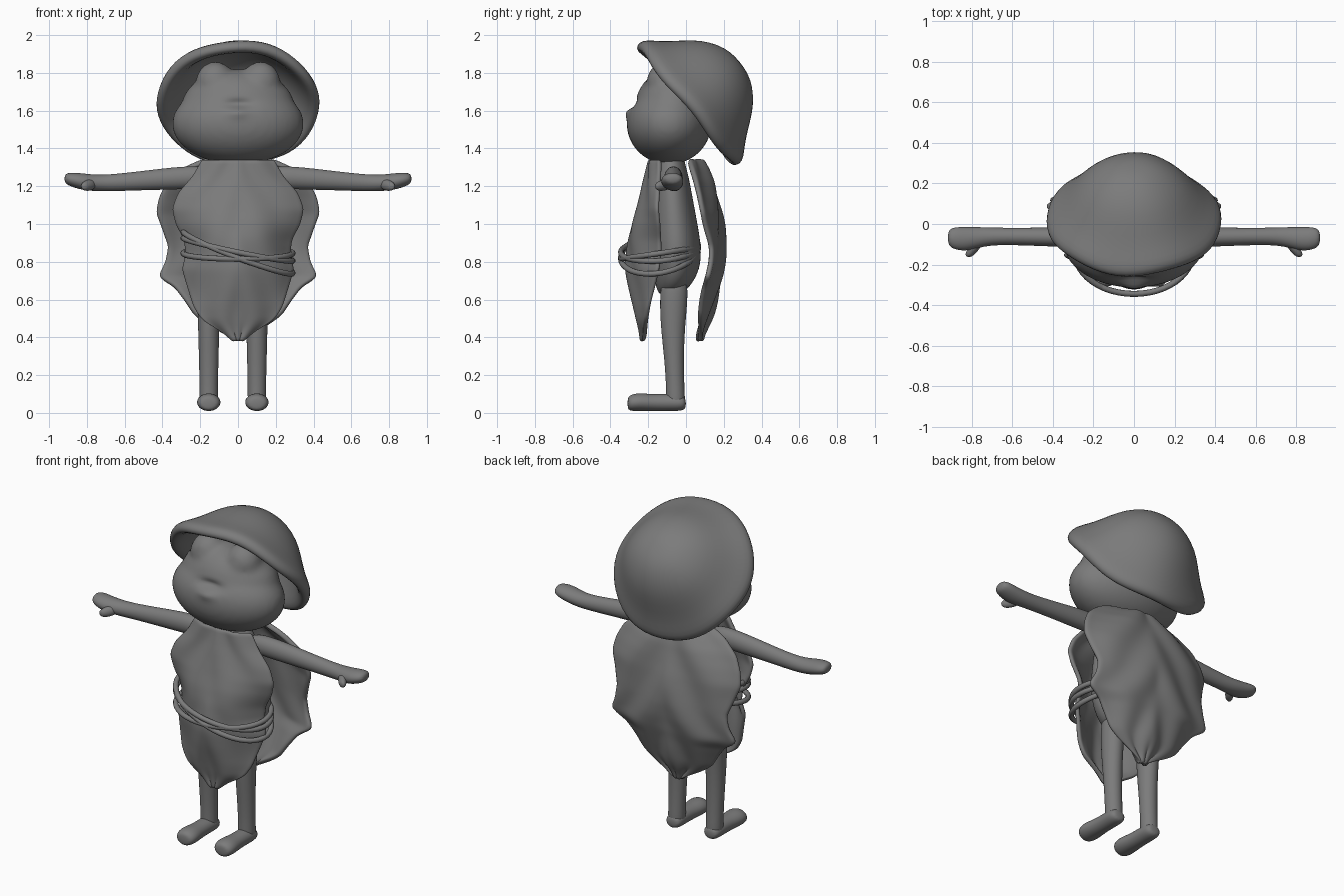
import bpy, bmesh, math
from mathutils import Vector, Matrix

if "Cube" in bpy.data.objects:
    bpy.data.objects.remove(bpy.data.objects["Cube"])

grey = bpy.data.materials.new("clay_grey")
grey.use_nodes = True
grey.diffuse_color = (0.2, 0.2, 0.2, 1)
grey.node_tree.nodes["Principled BSDF"].inputs["Base Color"].default_value = (0.2, 0.2, 0.2, 1)


def finish(name, bm, subdiv=0):
    bmesh.ops.recalc_face_normals(bm, faces=bm.faces)
    mesh = bpy.data.meshes.new(name)
    bm.to_mesh(mesh)
    bm.free()
    mesh.shade_smooth()
    mesh.materials.append(grey)
    ob = bpy.data.objects.new(name, mesh)
    bpy.context.collection.objects.link(ob)
    if subdiv:
        ob.modifiers.new("smooth", "SUBSURF").levels = subdiv
        ob.modifiers["smooth"].render_levels = subdiv
    return ob


def loft(name, rings, u, v, sides=12, subdiv=2):
    """Closed body through elliptical rings: (centre, radius along u, radius along v)."""
    bm = bmesh.new()
    loops = []
    for centre, ru, rv in rings:
        angles = [2 * math.pi * i / sides for i in range(sides)]
        loops.append([bm.verts.new(Vector(centre) + Vector(u) * ru * math.cos(a)
                                   + Vector(v) * rv * math.sin(a)) for a in angles])
    for a, b in zip(loops, loops[1:]):
        for i in range(sides):
            j = (i + 1) % sides
            bm.faces.new((a[i], a[j], b[j], b[i]))
    bm.faces.new(loops[0])
    bm.faces.new(loops[-1])
    return finish(name, bm, subdiv)


def sample(table, z):
    """Interpolate rows of (z, a, b, ...), ordered from high to low."""
    for p, q in zip(table, table[1:]):
        if z >= q[0]:
            t = (p[0] - z) / (p[0] - q[0])
            return [a + (b - a) * t for a, b in zip(p[1:], q[1:])]
    return table[-1][1:]


def leaf(name, table, ripple, thickness, rows=40, cols=24):
    """Curved leaf sheet from rows of (z, half width, y in the middle, y at the edge)."""
    bm = bmesh.new()
    top, bottom = table[0][0], table[-1][0]
    grid = []
    for r in range(rows + 1):
        z = top + (bottom - top) * r / rows
        width, mid, edge = sample(table, z)
        row = []
        for c in range(cols + 1):
            s = 2 * c / cols - 1
            vein = ripple * math.sin(9 * abs(s) + 14 * z) * (1 - abs(s) * 0.3)
            row.append(bm.verts.new((width * s, mid + (edge - mid) * s * s + vein, z)))
        grid.append(row)
    for a, b in zip(grid, grid[1:]):
        for c in range(cols):
            bm.faces.new((a[c], a[c + 1], b[c + 1], b[c]))
    for _ in range(2):
        bmesh.ops.smooth_vert(bm, verts=bm.verts, factor=0.4, use_axis_y=True, use_axis_z=False,
                              use_axis_x=False)
    ob = finish(name, bm)
    solid = ob.modifiers.new("thickness", "SOLIDIFY")
    solid.thickness, solid.offset = thickness, 0
    ob.modifiers.new("smooth", "SUBSURF").levels = 1
    return ob


# Head: blended ellipsoids with two brow bumps
bm = bmesh.new()
for centre, size in [((0, -0.09, 1.53), (0.35, 0.225, 0.215)),
                     ((0, -0.07, 1.62), (0.30, 0.20, 0.20)),
                     ((0.12, -0.11, 1.745), (0.105, 0.10, 0.115)),
                     ((-0.12, -0.11, 1.745), (0.105, 0.10, 0.115)),
                     ((0, -0.06, 1.70), (0.20, 0.14, 0.11))]:
    place = Matrix.Translation(centre) @ Matrix.Diagonal((*size, 1))
    bmesh.ops.create_uvsphere(bm, u_segments=32, v_segments=20, radius=1, matrix=place)
head = finish("head", bm)
remesh = head.modifiers.new("blend", "REMESH")
remesh.mode, remesh.voxel_size, remesh.use_smooth_shade = "VOXEL", 0.016, True
soften = head.modifiers.new("soften", "SMOOTH")
soften.factor, soften.iterations = 0.5, 10
bpy.context.view_layer.objects.active = head
for name in ("blend", "soften"):
    bpy.ops.object.modifier_apply(modifier=name)
# Mouth dent and small lower lip
for v in head.data.vertices:
    if v.co.y < -0.1:
        x, z = v.co.x, v.co.z
        v.co.y += 0.03 * math.exp(-(x / 0.08) ** 2 - ((z - 1.635) / 0.025) ** 2)
        v.co.y -= 0.015 * math.exp(-(x / 0.05) ** 2 - ((z - 1.59) / 0.03) ** 2)
head.data.shade_smooth()

# Hat: tilted bell with a rolled brim and hollow underside
outer = [(0.02, 0.335), (0.08, 0.33), (0.15, 0.305), (0.23, 0.25), (0.29, 0.18),
         (0.35, 0.1), (0.405, 0.045), (0.435, 0.01), (0.435, -0.025)]
inner = [(0.41, -0.045), (0.37, -0.025), (0.33, 0.04), (0.25, 0.16), (0.15, 0.24), (0.02, 0.27)]
hat = loft("hat", [((0, 0, h), r, r * 0.96) for r, h in outer + inner], (1, 0, 0), (0, 1, 0), 32, 1)
for v in hat.data.vertices:
    r = math.hypot(v.co.x, v.co.y)
    a = math.atan2(v.co.y, v.co.x)
    v.co.z += 0.012 * math.sin(5 * a + 1) * (r / 0.44) ** 3
hat.location = (0, 0.025, 1.645)
hat.rotation_euler.x = -math.atan2(0.776, 0.63)

# Torso
torso = [(0.62, 0.08, 0.05, -0.09), (0.66, 0.18, 0.09, -0.07), (0.76, 0.245, 0.13, -0.05),
         (0.88, 0.255, 0.135, -0.05), (1.02, 0.235, 0.12, -0.06), (1.15, 0.21, 0.105, -0.07),
         (1.26, 0.18, 0.09, -0.075), (1.34, 0.12, 0.07, -0.08), (1.42, 0.1, 0.06, -0.08)]
loft("torso", [((0, y, z), rx, ry) for z, rx, ry, y in torso], (1, 0, 0), (0, 1, 0), 16)

# Leaf tunic and leaf cape
leaf("front_leaf_tunic", [
    (1.34, 0.19, -0.19, -0.14), (1.25, 0.24, -0.205, -0.14), (1.16, 0.32, -0.225, -0.14),
    (1.08, 0.35, -0.25, -0.14), (1.0, 0.33, -0.28, -0.13), (0.92, 0.285, -0.30, -0.13),
    (0.84, 0.275, -0.305, -0.13), (0.76, 0.295, -0.305, -0.14), (0.66, 0.265, -0.29, -0.16),
    (0.56, 0.235, -0.27, -0.19), (0.49, 0.19, -0.255, -0.21), (0.44, 0.10, -0.24, -0.22),
    (0.41, 0.06, -0.235, -0.22), (0.38, 0.02, -0.23, -0.23)], 0.008, 0.025)
leaf("back_leaf_cape", [
    (1.34, 0.17, 0.07, 0.0), (1.3, 0.28, 0.10, 0.01), (1.22, 0.38, 0.14, 0.04),
    (1.14, 0.42, 0.16, 0.07), (1.06, 0.435, 0.175, 0.09), (0.98, 0.405, 0.185, 0.1),
    (0.88, 0.37, 0.195, 0.12), (0.8, 0.385, 0.195, 0.12), (0.72, 0.425, 0.185, 0.11),
    (0.67, 0.34, 0.17, 0.1), (0.6, 0.285, 0.15, 0.085), (0.52, 0.23, 0.125, 0.07),
    (0.48, 0.17, 0.11, 0.065), (0.43, 0.08, 0.085, 0.065), (0.38, 0.02, 0.07, 0.07)], 0.013, 0.03)

# Rope belt: two crossing loops
for name, slope, height, dip in [("upper_rope", -0.06, 0.865, 0.015), ("lower_rope", 0.0, 0.845, 0.03),
                                 ("crossing_rope", -0.11, 0.85, 0.03)]:
    curve = bpy.data.curves.new(name, "CURVE")
    curve.dimensions = "3D"
    curve.bevel_depth, curve.bevel_resolution = 0.015, 3
    spline = curve.splines.new("POLY")
    spline.points.add(47)
    spline.use_cyclic_u = True
    for i, p in enumerate(spline.points):
        a = 2 * math.pi * i / 48
        p.co = (0.29 * math.cos(a), -0.14 + 0.205 * math.sin(a),
                height + slope * math.cos(a) + dip * math.sin(a), 1)
    spline.use_smooth = True
    curve.materials.append(grey)
    bpy.context.collection.objects.link(bpy.data.objects.new(name, curve))

# Limbs on both sides
arm = [(0.12, 1.25, -0.07, 0.05, 0.06), (0.3, 1.245, -0.065, 0.052, 0.064),
       (0.5, 1.23, -0.063, 0.046, 0.053), (0.68, 1.217, -0.06, 0.043, 0.046),
       (0.76, 1.217, -0.065, 0.052, 0.045), (0.83, 1.225, -0.075, 0.062, 0.046),
       (0.89, 1.237, -0.07, 0.058, 0.038), (0.92, 1.24, -0.068, 0.035, 0.024)]
leg = [(0.74, -0.06, 0.06, 0.07), (0.6, -0.065, 0.064, 0.078), (0.45, -0.07, 0.058, 0.066),
       (0.28, -0.063, 0.054, 0.053), (0.14, -0.057, 0.05, 0.05), (0.06, -0.055, 0.052, 0.053),
       (0.02, -0.055, 0.04, 0.045)]
foot = [(0.0, 0.03, 0.025), (-0.02, 0.055, 0.045), (-0.1, 0.052, 0.048), (-0.18, 0.055, 0.046),
        (-0.25, 0.068, 0.05), (-0.295, 0.06, 0.045), (-0.31, 0.034, 0.028)]
for side, s, lx in [("left", 1, 0.1), ("right", -1, -0.155)]:
    loft(side + "_arm", [((s * x, y, z), ry, rz) for x, z, y, ry, rz in arm], (0, 1, 0), (0, 0, 1))
    loft(side + "_thumb", [((s * x, y, z), r, r) for x, y, z, r in
                           [(0.77, -0.08, 1.215, 0.03), (0.79, -0.12, 1.205, 0.032),
                            (0.81, -0.15, 1.2, 0.025), (0.815, -0.163, 1.2, 0.012)]],
         (1, 0, 0), (0, 0, 1))
    loft(side + "_leg", [((lx, y, z), rx, ry) for z, y, rx, ry in leg], (1, 0, 0), (0, 1, 0))
    loft(side + "_foot", [((lx, y, rz + 0.008 if rz > 0.04 else 0.05), rx, rz) for y, rx, rz in foot],
         (1, 0, 0), (0, 0, 1))
